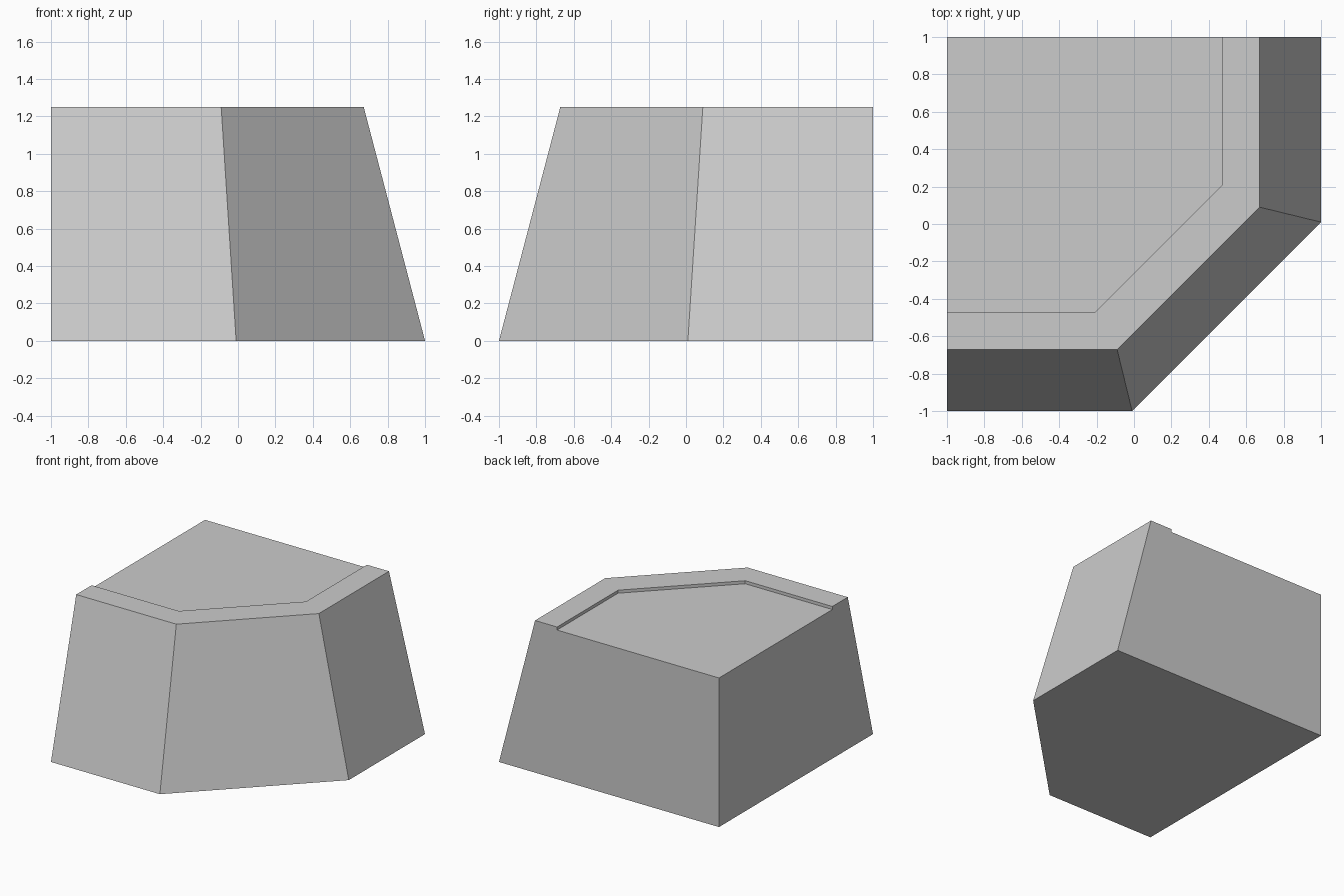
import bpy
import bmesh

old = bpy.data.objects.get("Cube")
if old:
    bpy.data.objects.remove(old, do_unlink=True)

TOP, FLOOR = 1.25, 1.225


def outline(reach, bend, z):
    """Open path around the chamfered corner, from the left back to the front right."""
    return [(reach, 1, z), (reach, bend, z), (-bend, -reach, z), (-1, -reach, z)]


stone = bpy.data.materials.new("stone_grey")
stone.use_nodes = True
grey = (0.6, 0.6, 0.6, 1)
stone.diffuse_color = grey
stone.node_tree.nodes["Principled BSDF"].inputs["Base Color"].default_value = grey

bm = bmesh.new()

# Rings from the foot, up the sloped walls, across the rim and down to the recessed floor
rings = [[bm.verts.new(p) for p in outline(*ring)] for ring in (
    (1, 0.01, 0), (0.672, 0.09, TOP), (0.472, 0.208, TOP), (0.472, 0.208, FLOOR))]
for low, high in zip(rings, rings[1:]):
    for i in range(3):
        bm.faces.new((low[i], low[i + 1], high[i + 1], high[i]))

# Square back corner closes the floor, the underside and the two flat back walls
foot = bm.verts.new((-1, 1, 0))
head = bm.verts.new((-1, 1, FLOOR))
bm.faces.new(rings[-1] + [head])
bm.faces.new(rings[0] + [foot])
for end in (0, 3):
    bm.faces.new([ring[end] for ring in rings] + [head, foot])
bmesh.ops.recalc_face_normals(bm, faces=bm.faces)

mesh = bpy.data.meshes.new("corner_block")
bm.to_mesh(mesh)
bm.free()
mesh.materials.append(stone)
block = bpy.data.objects.new("corner_block", mesh)
bpy.context.collection.objects.link(block)
